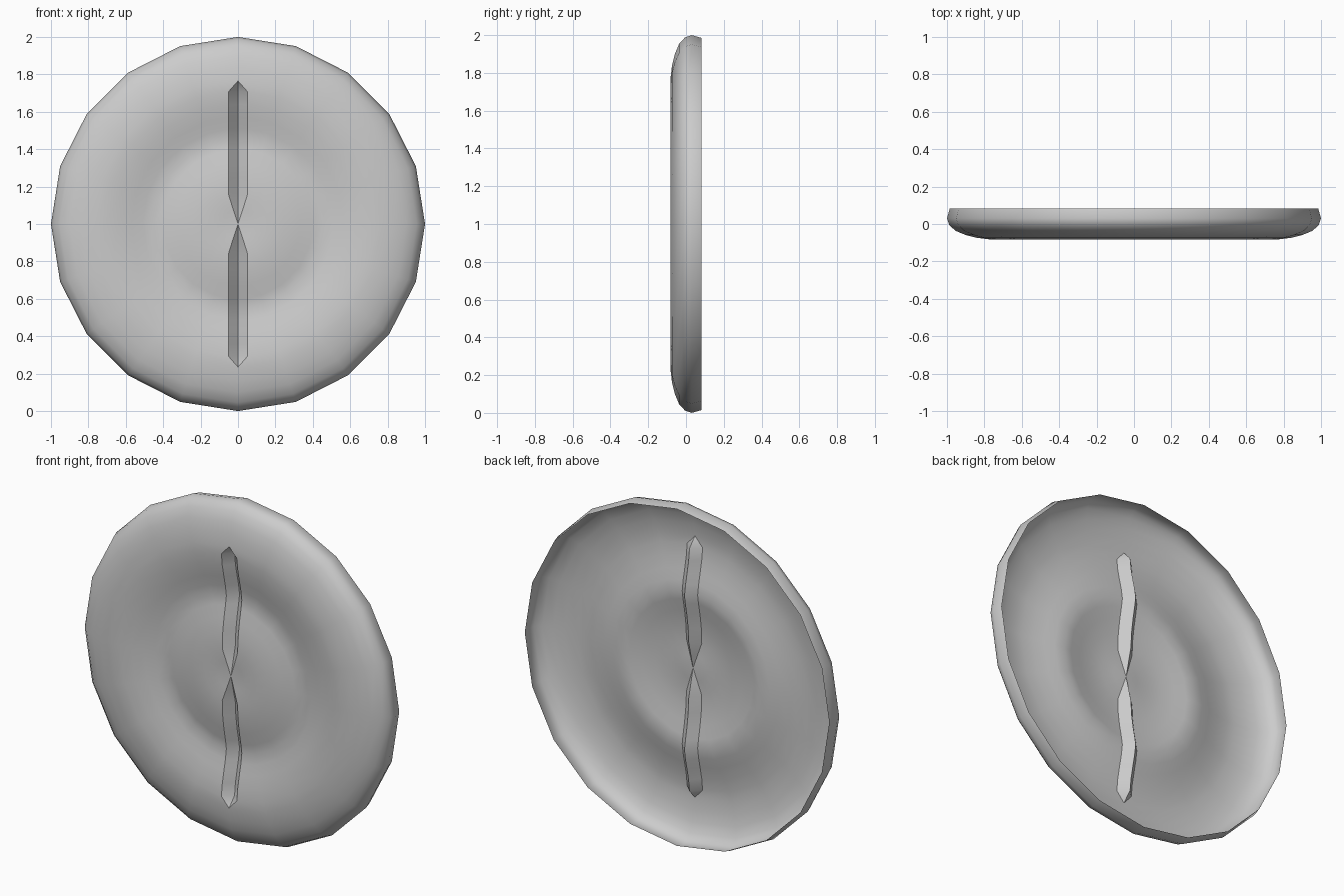
import bpy, bmesh, math

if "Cube" in bpy.data.objects:
    bpy.data.objects.remove(bpy.data.objects["Cube"])

SIDES = 20
HALF_W, DEPTH = 0.05, 0.05          # V-groove half width and depth
SLOT_END = 0.76                     # groove tip radius

# radial profile (radius, y): rear lip -> rounded rim -> ring bulge -> valley -> centre dome
profile = [(0.985, 0.083), (1.0, 0.03), (0.988, -0.005), (0.955, -0.036),
           (0.90, -0.059), (0.84, -0.074), (0.765, -0.083), (0.71, -0.082),
           (0.64, -0.074), (0.57, -0.059), (0.51, -0.045), (0.45, -0.036),
           (0.40, -0.044), (0.33, -0.058), (0.25, -0.070), (0.16, -0.075),
           (0.08, -0.070), (0.0, -0.065)]

step = 2 * math.pi / SIDES


def ring(r, y):
    """One ring of points; the top and bottom spokes split into lip, groove floor, lip."""
    pts = []
    for i in range(SIDES):
        a = i * step
        if i % (SIDES // 2):
            pts.append((r * math.sin(a), y, r * math.cos(a)))
            continue
        s = 1 if i == 0 else -1
        w = min(HALF_W, r * math.sin(step)) if r < SLOT_END else 0.0
        z = s * math.sqrt(max(r * r - w * w, 0.0))
        pts.append((-s * w, y, z))
        pts.append((0, y + DEPTH * w / HALF_W, s * r))
        pts.append((s * w, y, z))
    return pts


# dished disc with two V-grooves, an open sheet
bm = bmesh.new()
rings = [[bm.verts.new((x, y, z + 1)) for x, y, z in ring(r, y0)] for r, y0 in profile]
for outer, inner in zip(rings, rings[1:]):
    n = len(outer)
    for i in range(n):
        j = (i + 1) % n
        bm.faces.new((outer[i], outer[j], inner[j], inner[i]))
bmesh.ops.remove_doubles(bm, verts=bm.verts, dist=0.0005)
bmesh.ops.recalc_face_normals(bm, faces=bm.faces)
# front of the sheet faces -y
if sum(f.normal.y * f.calc_area() for f in bm.faces) > 0:
    bmesh.ops.reverse_faces(bm, faces=bm.faces)

mesh = bpy.data.meshes.new("grooved_disc")
bm.to_mesh(mesh)
bm.free()
disc = bpy.data.objects.new("grooved_disc", mesh)
bpy.context.collection.objects.link(disc)
bpy.context.view_layer.objects.active = disc
disc.select_set(True)
bpy.ops.object.shade_smooth_by_angle(angle=math.radians(38))
